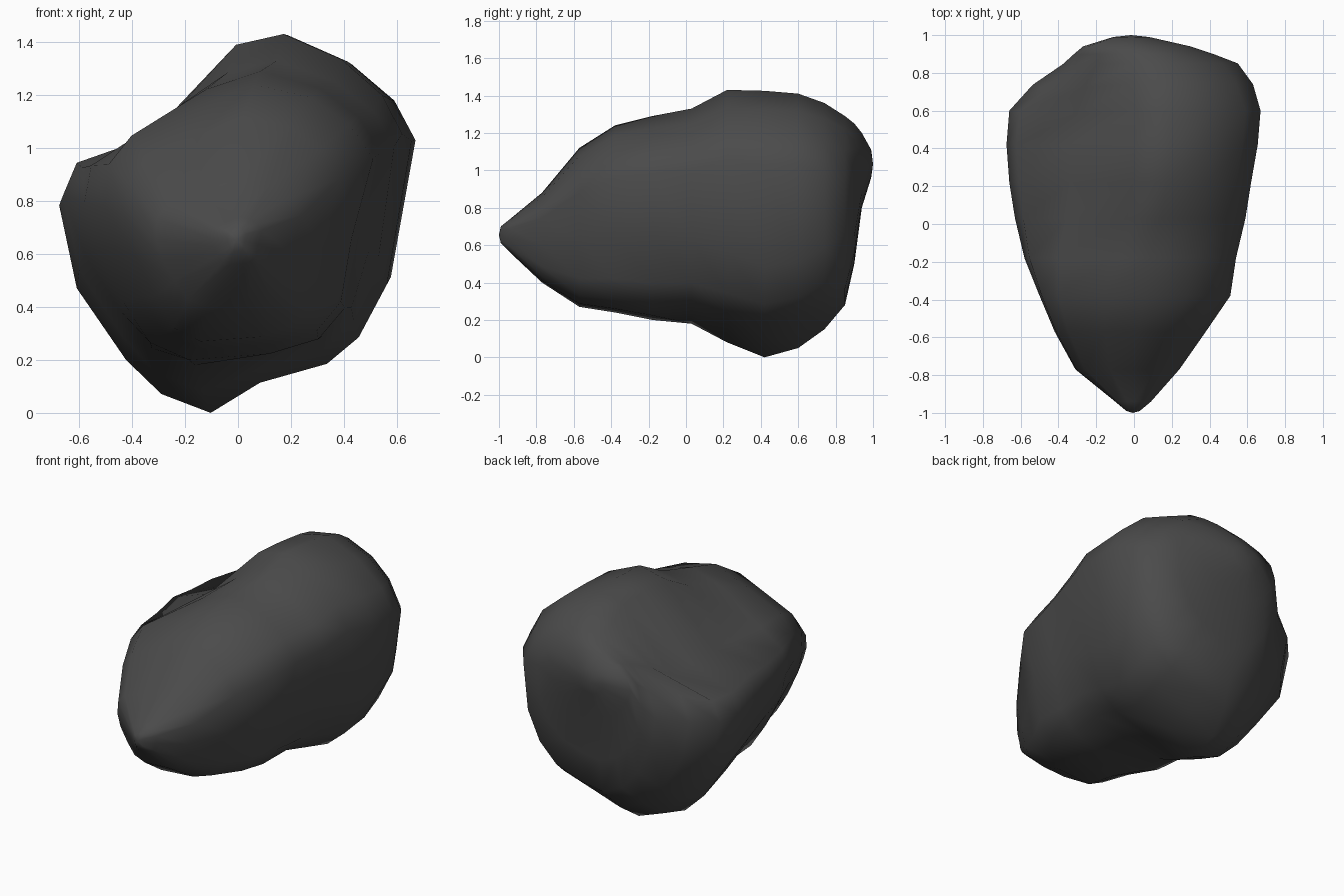
import bpy, bmesh
from mathutils import Vector

# Outline stations along the boulder: y, left x, right x, bottom z, top z
STATIONS = [
    (-0.99, -0.04, 0.03, 0.61, 0.70),
    (-0.94, -0.10, 0.09, 0.56, 0.74),
    (-0.77, -0.31, 0.24, 0.40, 0.88),
    (-0.57, -0.42, 0.38, 0.27, 1.12),
    (-0.38, -0.50, 0.51, 0.24, 1.24),
    (-0.18, -0.58, 0.54, 0.20, 1.29),
    (0.03, -0.63, 0.59, 0.18, 1.33),
    (0.22, -0.66, 0.62, 0.08, 1.43),
    (0.42, -0.675, 0.655, 0.00, 1.425),
    (0.60, -0.66, 0.67, 0.05, 1.41),
    (0.74, -0.54, 0.63, 0.15, 1.36),
    (0.85, -0.38, 0.55, 0.28, 1.29),
    (0.90, -0.32, 0.42, 0.50, 1.25),
    (0.94, -0.27, 0.30, 0.80, 1.20),
    (0.99, -0.11, 0.08, 0.96, 1.11),
]

# Cross-sections in a unit box, clockwise from the crest
NOSE = [(.55, 1), (.77, .95), (.91, .85), (1, .72), (.92, .42), (.88, .18), (.79, .07), (.63, .02),
        (.35, 0), (.22, .06), (.13, .2), (.04, .38), (0, .54), (.01, .7), (.09, .81), (.33, .91)]
BULK = [(.65, 1), (.82, .93), (.94, .83), (1, .72), (.93, .34), (.85, .2), (.76, .13), (.57, .08),
        (.43, 0), (.29, .05), (.19, .14), (.05, .33), (0, .55), (.04, .64), (.25, .71), (.51, .97)]
# Rounder section for the back end
BACK = [(.6, 1), (.78, .93), (.91, .82), (1, .66), (.97, .38), (.88, .2), (.75, .08), (.58, .02),
        (.4, 0), (.25, .06), (.13, .19), (.04, .37), (0, .56), (.05, .74), (.19, .87), (.4, .97)]


def clamp(v, lo=0.0, hi=1.0):
    return min(hi, max(lo, v))


def section(y, x0, x1, z0, z1):
    pts = []
    for i, (a, b, c) in enumerate(zip(NOSE, BULK, BACK)):
        # the upper half turns into the bulky shape sooner than the underside
        low = 4 <= i <= 11
        t = clamp((y + 0.2) / 0.55) if low else clamp((y + 0.4) / 0.5)
        k = clamp((y - 0.6) / 0.28)
        u, v = [(p + (q - p) * t) * (1 - k) + r * k for p, q, r in zip(a, b, c)]
        pts.append(Vector((x0 + (x1 - x0) * u, y, z0 + (z1 - z0) * v)))
    return pts


def dent(bm, center, radius, push):
    for v in bm.verts:
        d = (v.co - Vector(center)).length / radius
        if d < 1:
            v.co += Vector(push) * (1 - d * d)


# Loft the boulder and close both ends with a small fan
bm = bmesh.new()
rings = [[bm.verts.new(p) for p in section(*s)] for s in STATIONS]
n = len(NOSE)
for r0, r1 in zip(rings, rings[1:]):
    for i in range(n):
        bm.faces.new((r0[i], r0[(i + 1) % n], r1[(i + 1) % n], r1[i]))
for ring, y in ((rings[0], -1.0), (rings[-1], 1.0)):
    c = sum((v.co for v in ring), Vector()) / n
    tip = bm.verts.new((c.x, y, c.z))
    for i in range(n):
        bm.faces.new((ring[i], ring[(i + 1) % n], tip))

# Hollow of the upper left groove
dent(bm, (-0.42, 0.70, 1.02), 0.25, (0.03, -0.03, -0.03))

bmesh.ops.recalc_face_normals(bm, faces=bm.faces)
mesh = bpy.data.meshes.new("boulder")
bm.to_mesh(mesh)
bm.free()
boulder = bpy.data.objects.new("boulder", mesh)
bpy.context.collection.objects.link(boulder)
for p in mesh.polygons:
    p.use_smooth = True

# Dark stone colour
stone = bpy.data.materials.new("dark_stone")
stone.diffuse_color = (0.07, 0.07, 0.07, 1)
mesh.materials.append(stone)
